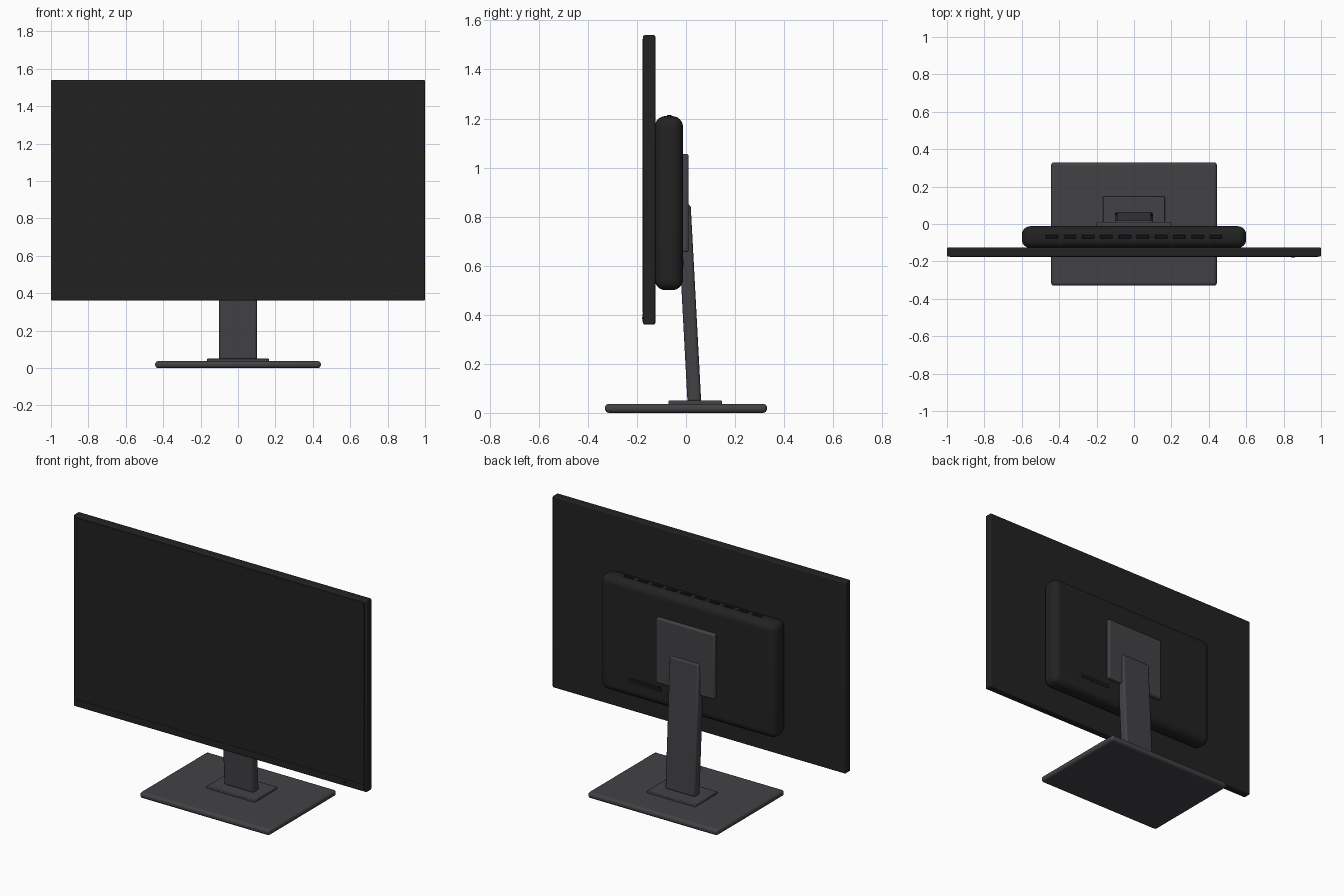
import bpy
import bmesh
import math
from mathutils import Vector

default = bpy.data.objects.get("Cube")
if default:
    bpy.data.objects.remove(default, do_unlink=True)


def material(name, rgb, rough=0.6):
    m = bpy.data.materials.new(name)
    m.use_nodes = True
    m.diffuse_color = (*rgb, 1)
    m.roughness = rough
    bsdf = m.node_tree.nodes["Principled BSDF"]
    bsdf.inputs["Base Color"].default_value = (*rgb, 1)
    bsdf.inputs["Roughness"].default_value = rough
    return m


black = material("matte black", (0.016, 0.016, 0.016))
glass = material("screen black", (0.015, 0.015, 0.015))
slot = material("slot black", (0.008, 0.008, 0.008))
grey = material("stand dark grey", (0.055, 0.053, 0.06))


def box(name, x, y, z, mat, bevel=0.0, segments=3, shift=0.0):
    """Box between (min, max) ranges; shift slides the top face along y."""
    bm = bmesh.new()
    bmesh.ops.create_cube(bm, size=1)
    for v in bm.verts:
        top = v.co.z > 0
        v.co = Vector([r[0] if c < 0 else r[1] for c, r in zip(v.co, (x, y, z))])
        if top:
            v.co.y += shift
    mesh = bpy.data.meshes.new(name)
    bm.to_mesh(mesh)
    bm.free()
    mesh.materials.append(mat)
    obj = bpy.data.objects.new(name, mesh)
    bpy.context.collection.objects.link(obj)
    if bevel:
        mod = obj.modifiers.new("Rounded edges", "BEVEL")
        mod.width = bevel
        mod.segments = segments
        bpy.ops.object.select_all(action="DESELECT")
        obj.select_set(True)
        bpy.context.view_layer.objects.active = obj
        bpy.ops.object.shade_smooth_by_angle(angle=math.radians(40))
    return obj


# Display panel with glass, lower bezel strip and power light
box("display_panel", (-1, 1), (-0.175, -0.125), (0.36, 1.54), black, 0.007)
box("screen_glass", (-0.985, 0.985), (-0.177, -0.172), (0.41, 1.525), glass)
box("lower_bezel", (-0.985, 0.985), (-0.177, -0.172), (0.37, 0.405), black)
box("power_light", (0.84, 0.86), (-0.18, -0.172), (0.383, 0.389), slot)

# Rear electronics housing
box("rear_housing", (-0.6, 0.6), (-0.128, -0.012), (0.5, 1.21), black, 0.045, 6)
for i in range(10):
    cx = -0.44 + i * 0.0975
    box(f"vent_{i + 1}", (cx - 0.033, cx + 0.033), (-0.077, -0.059),
        (1.205, 1.215), slot, 0.002, 1)
box("port_recess", (0.18, 0.4), (-0.016, -0.0105), (0.595, 0.625), slot)

# Stand
box("mount_plate", (-0.2, 0.2), (-0.02, 0.011), (0.655, 1.055), grey, 0.008)
box("stand_neck", (-0.102, 0.102), (0.006, 0.062), (0.045, 0.85), grey, 0.012,
    shift=-0.043)
box("neck_collar", (-0.165, 0.165), (-0.072, 0.147), (0.03, 0.05), grey, 0.004, 2)
box("stand_base", (-0.443, 0.443), (-0.33, 0.33), (0, 0.037), grey, 0.016, 4)
